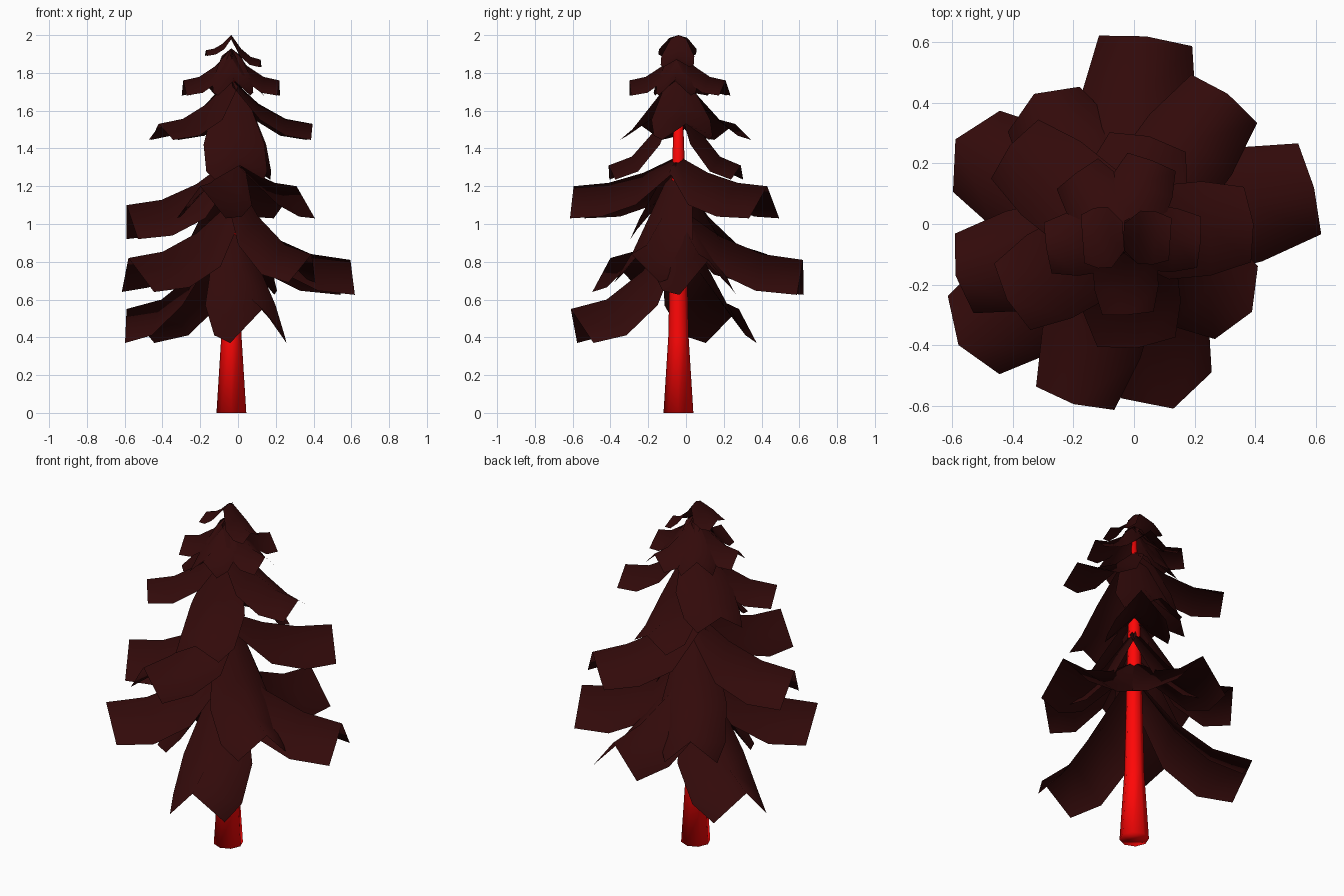
import bpy, bmesh, math
from mathutils import Vector

if "Cube" in bpy.data.objects:
    bpy.data.objects.remove(bpy.data.objects["Cube"])

CX, CY = -0.035, -0.04   # trunk axis


def material(name, rgb):
    m = bpy.data.materials.new(name)
    m.diffuse_color = (*rgb, 1)
    m.use_nodes = True
    m.node_tree.nodes["Principled BSDF"].inputs["Base Color"].default_value = m.diffuse_color
    return m


red = material("trunk_red", (1.0, 0.002, 0.002))
dark = material("needle_dark", (0.032, 0.003, 0.003))


def finish(name, bm, mat):
    me = bpy.data.meshes.new(name)
    bm.to_mesh(me)
    bm.free()
    me.materials.append(mat)
    for p in me.polygons:
        p.use_smooth = True
    ob = bpy.data.objects.new(name, me)
    bpy.context.collection.objects.link(ob)
    return ob


# Trunk: tapered eight-sided tube, closed at both ends
bm = bmesh.new()
rings = []
for z, r in [(0, 0.079), (0.4, 0.054), (1.3, 0.034), (1.85, 0.014)]:
    rings.append([bm.verts.new((CX + r * math.cos(i * math.pi / 4),
                                CY + r * math.sin(i * math.pi / 4), z)) for i in range(8)])
for a, b in zip(rings, rings[1:]):
    for i in range(8):
        bm.faces.new((a[i], a[(i + 1) % 8], b[(i + 1) % 8], b[i]))
bm.faces.new(rings[0][::-1])
bm.faces.new(rings[-1])
finish("trunk", bm, red)


def branch(name, x, y, z, half, droop, rise, back):
    """Roof-shaped sheet from the trunk to a ridge tip at x, y, z."""
    bm = bmesh.new()
    out = Vector((x - CX, y - CY, 0))
    length = out.length
    out.normalize()
    side = Vector((-out.y, out.x, 0))
    rows = []
    for i in range(4):
        t = i / 3
        h = (1 - t) ** 2                       # steep at the trunk, flat at the tip
        w = half * (0.6, 1.25, 1.25, 1)[i]
        low = Vector((0, 0, -droop * (0.5, 1, 1.05, 1)[i])) - out * back * t
        ridge = Vector((CX, CY, z + rise * h)) + out * length * t
        rows.append([bm.verts.new(p) for p in (ridge + side * w + low, ridge,
                                               ridge - side * w + low)])
    for a, b in zip(rows, rows[1:]):
        for i in range(2):
            bm.faces.new((a[i], b[i], b[i + 1], a[i + 1]))
    finish(name, bm, dark)


def tier(name, z, half, droop, rise, back, tips):
    """One whorl of matching branches, given the plan position of each tip."""
    for i, (x, y) in enumerate(tips):
        branch(f"{name}_{i + 1}", x, y, z, half, droop, rise, back)


# Branch tiers from the bottom up
tier("bottom_branch", 0.55, 0.155, 0.18, 0.45, 0.08, [(0.13, -0.61), (-0.59, 0.28)])
tier("low_branch", 0.81, 0.155, 0.185, 0.28, 0.015, [(0.04, 0.62), (0.595, 0.12)])
tier("corner_branch", 0.82, 0.155, 0.18, 0.3, 0.06, [(-0.58, -0.4)])
tier("raised_branch", 0.84, 0.14, 0.15, 0.45, 0.06, [(0.39, -0.29), (-0.33, 0.43)])
tier("left_branch", 1.1, 0.135, 0.18, 0.25, 0.03, [(-0.59, -0.17)])
tier("middle_branch", 1.2, 0.135, 0.17, 0.16, 0.02, [(-0.2, -0.595), (0.31, 0.43)])
tier("inner_branch", 1.31, 0.13, 0.075, 0.42, 0.02, [(0.01, -0.41), (0.05, 0.29)])
tier("upper_branch", 1.53, 0.125, 0.085, 0.24, 0.02, [(0.395, 0), (-0.41, 0.26), (-0.42, -0.25)])
tier("high_branch", 1.76, 0.085, 0.08, 0.17, 0.005,
     [(0.06, 0.21), (-0.29, -0.08), (0.22, -0.06), (-0.02, -0.3), (-0.19, 0.17)])
tier("tip_branch", 1.92, 0.08, 0.03, 0.08, 0, [(-0.17, -0.05)])
tier("top_branch", 1.87, 0.07, 0.04, 0.13, 0, [(0.12, -0.05)])
